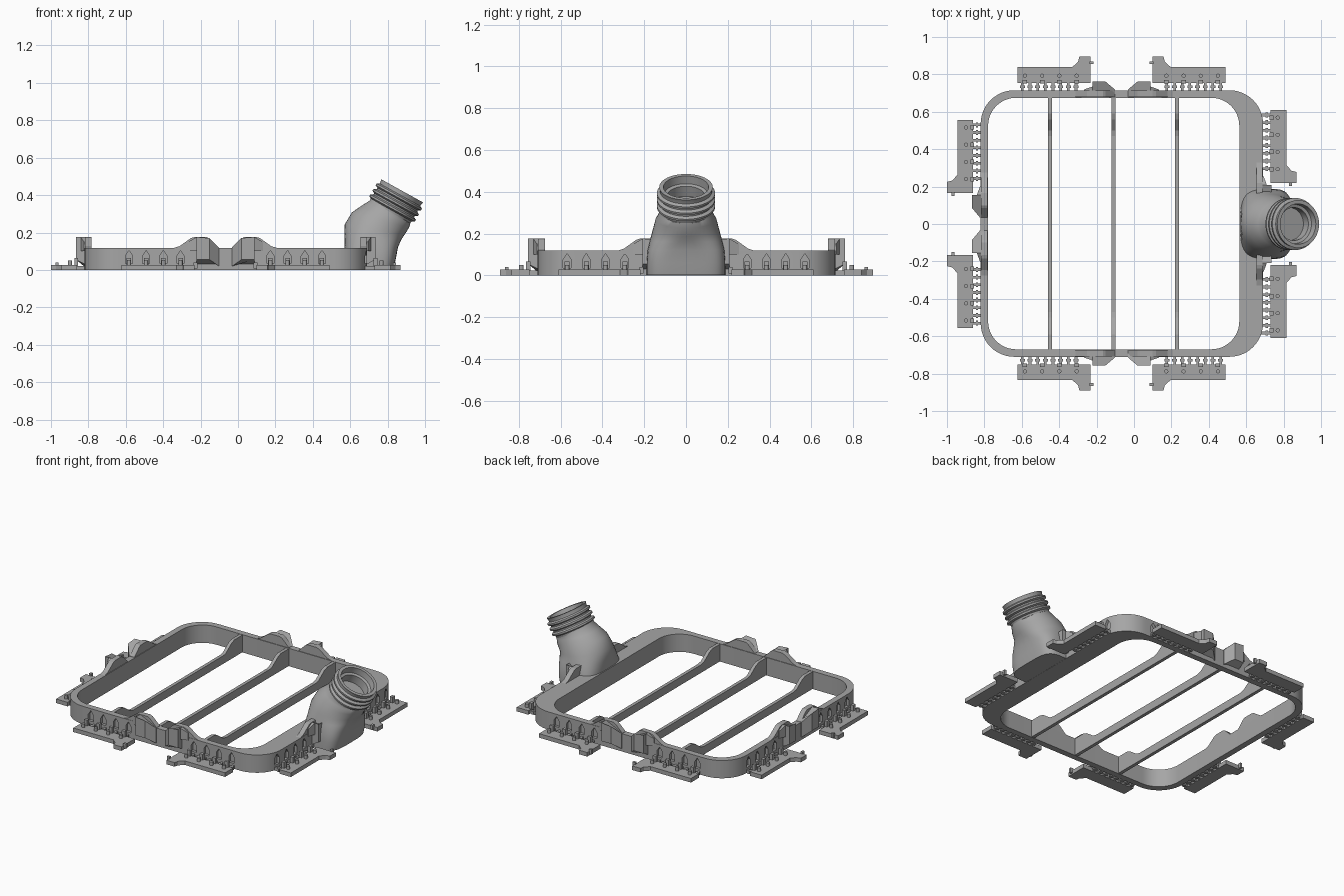
import bpy, bmesh
from math import sin, cos, pi, radians
from mathutils import Vector, Matrix

if "Cube" in bpy.data.objects:
    bpy.data.objects.remove(bpy.data.objects["Cube"])

grey = bpy.data.materials.new("matte grey")
grey.use_nodes = True
grey.diffuse_color = (0.38, 0.38, 0.38, 1)
grey.node_tree.nodes["Principled BSDF"].inputs["Base Color"].default_value = (0.38, 0.38, 0.38, 1)


def finish(bm, name, smooth=False):
    bmesh.ops.recalc_face_normals(bm, faces=bm.faces)
    mesh = bpy.data.meshes.new(name)
    bm.to_mesh(mesh)
    bm.free()
    mesh.materials.append(grey)
    ob = bpy.data.objects.new(name, mesh)
    bpy.context.collection.objects.link(ob)
    if smooth:
        bpy.ops.object.select_all(action='DESELECT')
        ob.select_set(True)
        bpy.context.view_layer.objects.active = ob
        bpy.ops.object.shade_smooth_by_angle(angle=radians(35))
    return ob


def loft(bm, rings, cap=True, closed=False):
    """Skin a list of point loops of equal length."""
    loops = [[bm.verts.new(p) for p in r] for r in rings]
    pairs = list(zip(loops, loops[1:])) + ([(loops[-1], loops[0])] if closed else [])
    n = len(loops[0])
    for a, b in pairs:
        for i in range(n):
            j = (i + 1) % n
            bm.faces.new((a[i], a[j], b[j], b[i]))
    if cap and not closed:
        bm.faces.new(loops[0])
        bm.faces.new(loops[-1])


class Side:
    """Local frame of one wall: t along the wall, n outward, s mirrors t."""
    def __init__(self, origin, tangent, normal, shift=0.0):
        self.o, self.t, self.n = Vector(origin), Vector(tangent), Vector(normal)
        self.shift = shift

    def at(self, s, t, n, z):
        return self.o + self.t * (s * (t + self.shift)) + self.n * n + Vector((0, 0, z))

    def slab(self, bm, s, plan, lo, hi):
        lo = lo if isinstance(lo, list) else [lo] * len(plan)
        hi = hi if isinstance(hi, list) else [hi] * len(plan)
        loft(bm, [[self.at(s, t, n, z) for (t, n), z in zip(plan, zs)] for zs in (lo, hi)])

    def box(self, bm, s, t0, t1, n0, n1, z0, z1):
        self.slab(bm, s, [(t0, n0), (t1, n0), (t1, n1), (t0, n1)], z0, z1)

    def panel(self, bm, s, profile, n0, n1):
        loft(bm, [[self.at(s, t, n, z) for t, z in profile] for n in (n0, n1)])

    def peg(self, bm, s, t, n, r, z0, z1):
        ring = [(t + r * cos(a * pi / 6), n + r * sin(a * pi / 6)) for a in range(12)]
        self.slab(bm, s, ring, z0, z1)


sides = {
    "back": Side((-0.067, 0.715, 0), (1, 0, 0), (0, 1, 0)),
    "front": Side((-0.067, -0.71, 0), (1, 0, 0), (0, -1, 0)),
    "right": Side((-0.82, 0, 0), (0, 1, 0), (-1, 0, 0)),
    "left": Side((0.69, 0, 0), (0, 1, 0), (1, 0, 0), 0.053),
}
PEGS = [0.24, 0.332, 0.424, 0.516]


# Rounded rectangular frame
def rounded(x0, x1, y0, y1, r, z, seg=12):
    pts = []
    for k, (cx, cy) in enumerate([(x1 - r, y1 - r), (x0 + r, y1 - r), (x0 + r, y0 + r), (x1 - r, y0 + r)]):
        for i in range(seg + 1):
            a = (k + i / seg) * pi / 2
            pts.append((cx + r * cos(a), cy + r * sin(a), z))
    return pts


TOP = 0.118
outer = (-0.82, 0.69, -0.71, 0.715, 0.18)
inner = (-0.78, 0.563, -0.67, 0.675, 0.15)
bm = bmesh.new()
loft(bm, [rounded(*outer, 0), rounded(*outer, TOP), rounded(*inner, TOP), rounded(*inner, 0)], closed=True)
frame = finish(bm, "frame")

# Pointed sockets sunk into the frame walls
bm = bmesh.new()
socket = [(-0.019, 0.035), (0.019, 0.035), (0.019, 0.075), (0, 0.104), (-0.019, 0.075)]
for side in sides.values():
    for s in (-1, 1):
        for p in PEGS:
            side.panel(bm, s, [(p + t, z) for t, z in socket], -0.018, 0.02)
cutter = finish(bm, "socket_cutter")
cutter.hide_render = True
mod = frame.modifiers.new("sockets", 'BOOLEAN')
mod.operation, mod.solver, mod.object = 'DIFFERENCE', 'EXACT', cutter
bpy.context.view_layer.update()
cut = bpy.data.meshes.new_from_object(frame.evaluated_get(bpy.context.evaluated_depsgraph_get()))
frame.modifiers.clear()
frame.data = cut
bpy.data.objects.remove(cutter)
bpy.context.view_layer.objects.active = frame
frame.select_set(True)
bpy.ops.object.shade_smooth_by_angle(angle=radians(20))

# Cross bars, low in the middle and rising to the walls
half = [(0.685, 0.002), (0.685, 0.116), (0.59, 0.116), (0.56, 0.105), (0.5, 0.062), (0.47, 0.055)]
bar_profile = half + [(-y, z) for y, z in reversed(half)]
for name, x in (("right", -0.45), ("middle", -0.11), ("left", 0.23)):
    bm = bmesh.new()
    loft(bm, [[(x + d, y, z) for y, z in bar_profile] for d in (-0.011, 0.011)])
    finish(bm, "cross_bar_" + name)

# Raised humps with undercut catches, and hinged clips, on each wall
hump = [(0.275, 0.1), (0.275, 0.118), (0.245, 0.127), (0.185, 0.17), (0.165, 0.176),
        (0.1, 0.176), (0.085, 0.168), (0.035, 0.12), (0.035, 0.1)]
catch = [(0.155, -0.02), (0.155, 0.046), (0.085, 0.046), (0.035, 0.004), (0.035, -0.02)]
plate = [(0.165, 0.04), (0.557, 0.04), (0.557, 0.125), (0.262, 0.125),
         (0.232, 0.152), (0.225, 0.18), (0.165, 0.18)]
for name, side in sides.items():
    for s, tag in ((-1, "a"), (1, "b")):
        bm = bmesh.new()
        side.panel(bm, s, hump, -0.036, -0.002)
        side.slab(bm, s, catch, [0.02, 0.055, 0.055, 0.02, 0.02], [0.176, 0.176, 0.17, 0.12, 0.12])
        # Sloped shoulder beside the catch
        side.slab(bm, s, [(0.155, -0.01), (0.2, -0.01), (0.2, 0.004), (0.155, 0.02)],
                  0.1, [0.175, 0.15, 0.15, 0.175])
        finish(bm, f"{name}_hump_{tag}")

        bm = bmesh.new()
        side.slab(bm, s, plate, 0, 0.027)
        side.box(bm, s, 0.15, 0.17, 0.14, 0.155, 0.008, 0.04)
        for p in PEGS:
            side.peg(bm, s, p, 0.078, 0.011, 0.02, 0.05)
            side.box(bm, s, p - 0.012, p + 0.012, 0.035, 0.055, 0.02, 0.065)
        finish(bm, f"{name}_clip_{tag}")

        # Interlocking hinge teeth
        bm = bmesh.new()
        for i in range(8):
            t = 0.236 + i * 0.041
            side.box(bm, s, t, t + 0.014, -0.01, 0.045, 0, 0.022)
            side.box(bm, s, t - 0.006, t + 0.02, 0.013, 0.026, 0.001, 0.021)
        finish(bm, f"{name}_hinge_{tag}")


# Tilted spout body, swelling from a squared foot to a round neck
def ring(cx, cz, rx, ry, tilt, power=1.0, n=48):
    a = radians(tilt)
    pts = []
    for i in range(n):
        c, s = cos(2 * pi * i / n), sin(2 * pi * i / n)
        u = rx * abs(c) ** power * (1 if c > 0 else -1)
        v = ry * abs(s) ** power * (1 if s > 0 else -1)
        pts.append((cx + u * cos(a), v, cz - u * sin(a)))
    return pts


bm = bmesh.new()
loft(bm, [ring(0.70, 0.001, 0.13, 0.188, 0, 0.5),
          ring(0.707, 0.06, 0.137, 0.188, 0, 0.5),
          ring(0.712, 0.12, 0.143, 0.184, 0, 0.6),
          ring(0.72, 0.17, 0.152, 0.172, 4, 0.8),
          ring(0.73, 0.215, 0.162, 0.16, 10),
          ring(0.762, 0.267, 0.158, 0.146, 15),
          ring(0.792, 0.297, 0.138, 0.128, 20),
          ring(0.81, 0.312, 0.121, 0.121, 29),
          ring(0.822, 0.334, 0.121, 0.121, 29)])
finish(bm, "spout_body", True)

# Threaded collar with a stepped bore
profile = [(0.09, 0.0), (0.122, 0.0)]
for k in range(3):
    h = 0.012 + k * 0.034
    profile += [(0.124, h), (0.139, h + 0.008), (0.139, h + 0.018), (0.124, h + 0.026)]
profile += [(0.124, 0.113), (0.128, 0.13), (0.108, 0.13), (0.104, 0.09), (0.088, 0.085), (0.088, 0.03)]
bm = bmesh.new()
loft(bm, [[(r * cos(i * pi / 24), r * sin(i * pi / 24), h) for i in range(48)] for r, h in profile])
collar = finish(bm, "threaded_collar", True)
collar.matrix_world = Matrix.Translation((0.8145, 0, 0.309)) @ Matrix.Rotation(radians(29), 4, 'Y')
